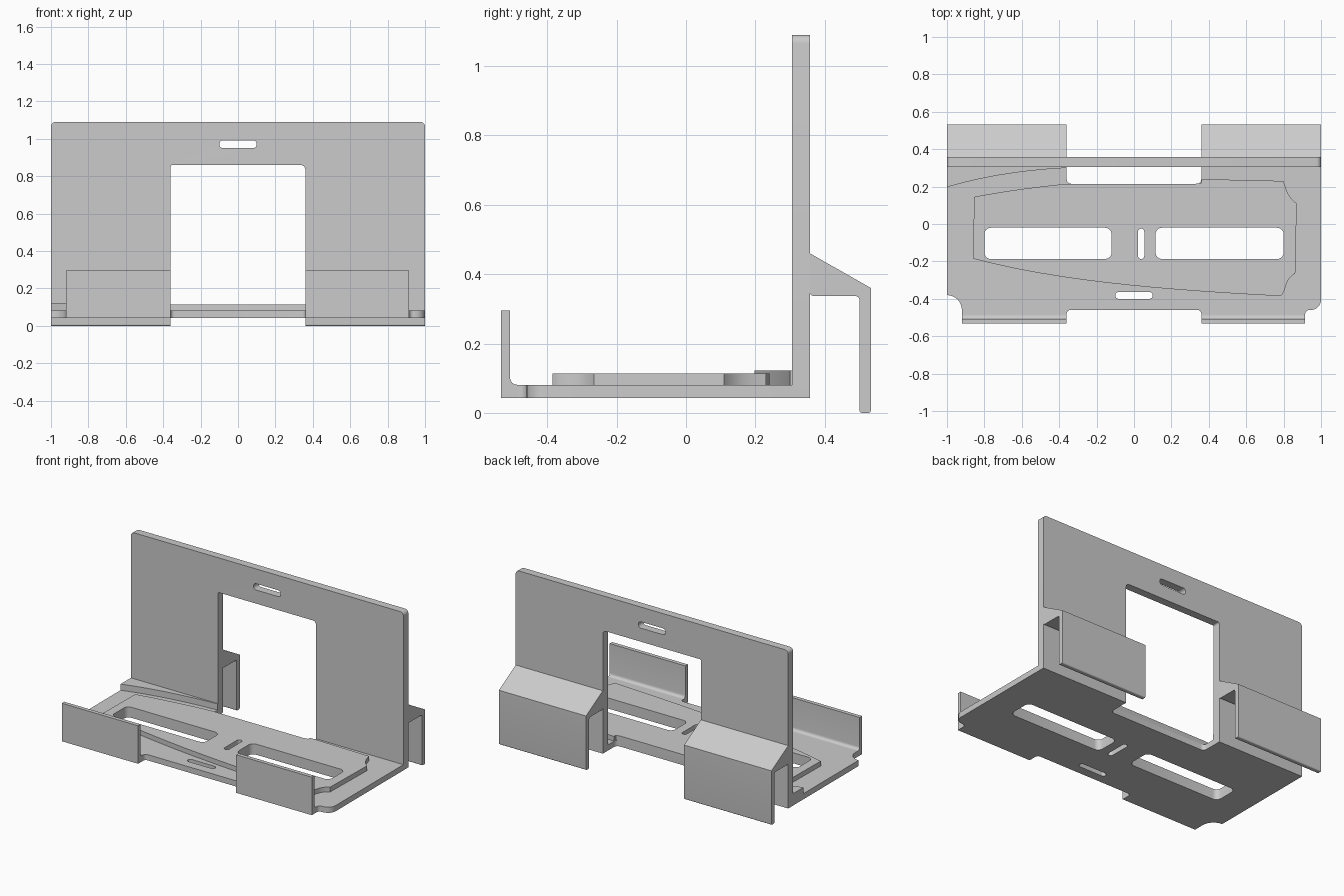
import bpy, bmesh, math
from mathutils import Vector
from mathutils.geometry import interpolate_bezier

cube = bpy.data.objects.get("Cube")
if cube:
    bpy.data.objects.remove(cube, do_unlink=True)

grey = bpy.data.materials.new("light_grey")
grey.use_nodes = True
colour = (0.6, 0.6, 0.6, 1)
grey.diffuse_color = colour
grey.node_tree.nodes["Principled BSDF"].inputs["Base Color"].default_value = colour


def rounded(points, steps=6):
    """Turn (u, v[, radius]) corners into an outline with filleted corners."""
    out = []
    for i, p in enumerate(points):
        c = Vector(p[:2])
        if len(p) < 3:
            out.append(c)
            continue
        a = (Vector(points[i - 1][:2]) - c).normalized()
        b = (Vector(points[(i + 1) % len(points)][:2]) - c).normalized()
        half = a.angle(b) / 2
        centre = c + (a + b).normalized() * (p[2] / math.sin(half))
        reach = p[2] / math.tan(half)
        start, end = c + a * reach - centre, c + b * reach - centre
        sweep = start.angle(end)
        for k in range(steps + 1):
            t = k / steps
            out.append(centre + (start * math.sin((1 - t) * sweep)
                                 + end * math.sin(t * sweep)) / math.sin(sweep))
    return out


def slot(u0, u1, v0, v1, r):
    return rounded([(u0, v0, r), (u1, v0, r), (u1, v1, r), (u0, v1, r)])


def bezier(p0, p1, p2, p3, n=14):
    pts = [Vector((*p, 0)) for p in (p0, p1, p2, p3)]
    return [p.to_2d() for p in interpolate_bezier(*pts, n)]


def prism(name, plane, low, high, outline, holes=()):
    """Extrude an outline with holes; plane is xy, xz or yz."""
    curve = bpy.data.curves.new(name, "CURVE")
    curve.dimensions = "2D"
    curve.fill_mode = "BOTH"
    curve.extrude = (high - low) / 2
    for loop in [outline, *holes]:
        spline = curve.splines.new("POLY")
        spline.points.add(len(loop) - 1)
        for point, co in zip(spline.points, loop):
            point.co = (co[0], co[1], 0, 1)
        spline.use_cyclic_u = True
    temp = bpy.data.objects.new(name + "_outline", curve)
    bpy.context.collection.objects.link(temp)
    graph = bpy.context.evaluated_depsgraph_get()
    mesh = bpy.data.meshes.new_from_object(temp.evaluated_get(graph))
    bpy.data.objects.remove(temp, do_unlink=True)
    bpy.data.curves.remove(curve)

    bm = bmesh.new()
    bm.from_mesh(mesh)
    middle = (low + high) / 2
    for v in bm.verts:
        u, w, d = v.co.x, v.co.y, v.co.z + middle
        v.co = {"xy": (u, w, d), "xz": (u, d, w), "yz": (d, u, w)}[plane]
    bmesh.ops.remove_doubles(bm, verts=bm.verts, dist=0.0001)
    bmesh.ops.recalc_face_normals(bm, faces=bm.faces)
    bm.to_mesh(mesh)
    bm.free()
    mesh.name = name
    mesh.materials.clear()
    mesh.materials.append(grey)
    obj = bpy.data.objects.new(name, mesh)
    bpy.context.collection.objects.link(obj)
    bpy.ops.object.select_all(action="DESELECT")
    obj.select_set(True)
    bpy.context.view_layer.objects.active = obj
    bpy.ops.object.shade_smooth_by_angle(angle=math.radians(30))
    return obj


BOTTOM, FLOOR = 0.043, 0.081
WALL_FRONT, WALL_BACK = 0.305, 0.357
GAP = 0.36          # half width of the central opening
TAB = -0.485        # where the floor meets the lips

# Slots that pass through both the floor and the raised pad
long_slots = [slot(-0.8, -0.12, -0.187, -0.02, 0.035),
              slot(0.115, 0.8, -0.187, -0.02, 0.035),
              slot(0.021, 0.055, -0.187, -0.025, 0.0165)]

# Floor plate
floor = rounded([
    (-1, WALL_FRONT), (-1, -0.38), (-0.92, -0.38, 0.08), (-0.92, TAB),
    (-GAP, TAB), (-GAP, -0.46, 0.02), (GAP, -0.46, 0.02), (GAP, TAB),
    (0.915, TAB), (0.915, -0.46, 0.022), (1, -0.46, 0.055), (1, WALL_FRONT),
    (GAP, WALL_FRONT), (GAP, 0.215, 0.025), (-GAP, 0.215, 0.025), (-GAP, WALL_FRONT)])
prism("floor_plate", "xy", BOTTOM, FLOOR, floor,
      long_slots + [slot(-0.1, 0.1, -0.4, -0.364, 0.0175)])

# Raised pad
pad = (bezier((-0.855, 0.145), (-0.7, 0.175), (-0.53, 0.198), (-GAP, 0.215))
       + rounded([(GAP - 0.03, 0.215), (GAP, 0.22), (GAP, 0.24)])
       + bezier((0.8, 0.23), (0.815, 0.17), (0.83, 0.14), (0.87, 0.11))
       + bezier((0.862, -0.265), (0.8, -0.3), (0.82, -0.35), (0.785, -0.385))
       + bezier((0.76, -0.384), (0.2, -0.355), (-0.4, -0.31), (-0.86, -0.185)))
prism("raised_pad", "xy", FLOOR, 0.113, pad, long_slots)

# Curved guide against the wall
guide = bezier((-1, 0.197), (-0.8, 0.255), (-0.6, 0.287), (-GAP, 0.3))
prism("curved_guide", "xy", FLOOR, 0.122, guide + [(-GAP, WALL_FRONT), (-1, WALL_FRONT)])

# Back wall with central opening and slot
wall = rounded([(-1, BOTTOM), (-1, 1.09, 0.025), (1, 1.09, 0.025), (1, BOTTOM),
                (GAP, BOTTOM), (GAP, 0.86, 0.025), (-GAP, 0.86, 0.01), (-GAP, BOTTOM)])
prism("back_wall", "xz", WALL_FRONT, WALL_BACK, wall,
      [slot(-0.1, 0.1, 0.95, 0.992, 0.02)])

# Front lips and rear hooks on both sides
lip = rounded([(TAB, BOTTOM), (-0.533, BOTTOM), (-0.533, 0.295), (-0.507, 0.295),
               (-0.507, FLOOR, 0.02), (TAB, FLOOR)])
hook = rounded([(WALL_BACK, 0.46), (0.533, 0.36), (0.533, 0, 0.008), (0.5, 0, 0.008),
                (0.5, 0.337, 0.012), (WALL_BACK, 0.337, 0.012)])
for side, x0, x1, lip0, lip1 in (("right", -1, -GAP, -0.92, -GAP),
                                 ("left", GAP, 1, GAP, 0.915)):
    prism(side + "_front_lip", "yz", lip0, lip1, lip)
    prism(side + "_rear_hook", "yz", x0, x1, hook)
